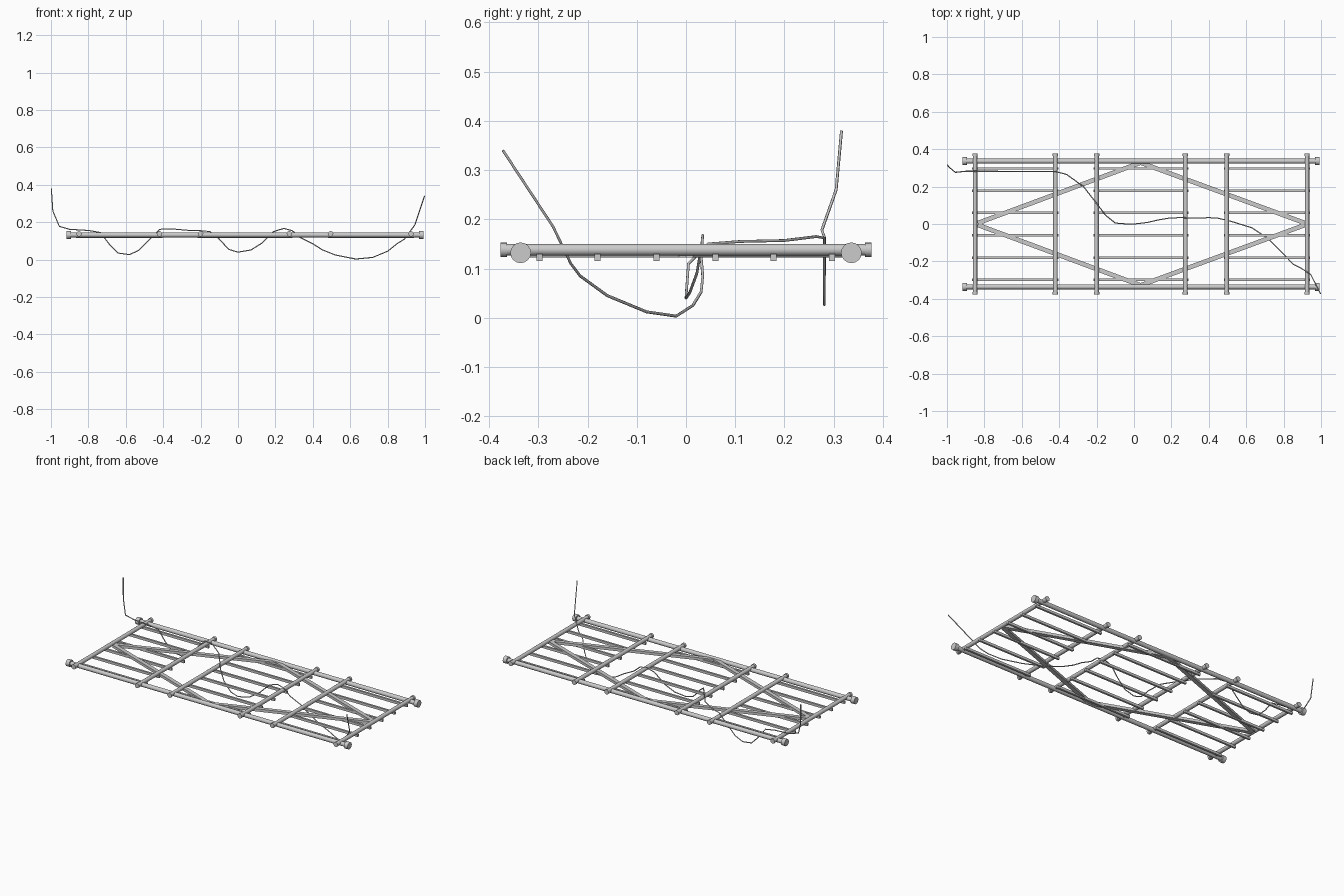
import bpy, bmesh, math
from mathutils import Vector, Matrix

if "Cube" in bpy.data.objects:
    bpy.data.objects.remove(bpy.data.objects["Cube"])


def finish(bm, name, smooth=True):
    bmesh.ops.recalc_face_normals(bm, faces=bm.faces)
    mesh = bpy.data.meshes.new(name)
    bm.to_mesh(mesh)
    bm.free()
    if smooth:
        mesh.shade_smooth()
        mesh.set_sharp_from_angle(angle=math.radians(40))
    ob = bpy.data.objects.new(name, mesh)
    bpy.context.collection.objects.link(ob)
    return ob


def add_rod(bm, a, b, r, sides=16):
    a, b = Vector(a), Vector(b)
    d = b - a
    m = Matrix.Translation((a + b) / 2) @ d.to_track_quat('Z', 'Y').to_matrix().to_4x4()
    bmesh.ops.create_cone(bm, cap_ends=True, segments=sides, radius1=r, radius2=r,
                          depth=d.length, matrix=m)


def add_beam(bm, a, b, width, height):
    a, b = Vector(a), Vector(b)
    d = b - a
    m = (Matrix.Translation((a + b) / 2)
         @ Matrix.Rotation(math.atan2(d.y, d.x), 4, 'Z')
         @ Matrix.Diagonal((d.length, width, height, 1)))
    bmesh.ops.create_cube(bm, size=1, matrix=m)


# Long side rails with a thicker collar at each end
for side, y in (("front", -0.336), ("back", 0.336)):
    bm = bmesh.new()
    z = 0.132
    add_rod(bm, (-0.91, y, z), (0.985, y, z), 0.013)
    add_rod(bm, (-0.917, y, z), (-0.893, y, z), 0.021)
    add_rod(bm, (0.967, y, z), (0.991, y, z), 0.021)
    finish(bm, side + "_rail")

# Cross bars with small end collars
for i, x in enumerate((-0.85, -0.42, -0.20, 0.275, 0.495, 0.925)):
    bm = bmesh.new()
    z = 0.138
    add_rod(bm, (x, -0.374, z), (x, 0.374, z), 0.012)
    for s in (-1, 1):
        add_rod(bm, (x, s * 0.364, z), (x, s * 0.377, z), 0.0145)
    finish(bm, f"cross_bar_{i + 1}")

# Three bays of square slats under the cross bars
for bay, (x0, x1) in (("left", (-0.866, -0.404)), ("middle", (-0.216, 0.292)),
                      ("right", (0.48, 0.94))):
    bm = bmesh.new()
    for y in (-0.298, -0.18, -0.06, 0.06, 0.178, 0.297):
        add_beam(bm, (x0, y, 0.1225), (x1, y, 0.1225), 0.012, 0.015)
    finish(bm, bay + "_slats", smooth=False)

# Diamond of diagonal braces
bm = bmesh.new()
for s in (-1, 1):
    add_beam(bm, (-0.835, s * 0.005, 0.130), (0.035, s * 0.328, 0.130), 0.024, 0.016)
    add_beam(bm, (0.035, s * 0.328, 0.130), (0.92, s * 0.003, 0.130), 0.024, 0.016)
finish(bm, "diagonal_braces", smooth=False)

# Loose rope draped over and under the frame
rope_points = [
    (-0.998, .316, .38), (-.99, .305, .26), (-.955, .276, .178), (-.90, .282, .162),
    (-.80, .282, .156), (-.735, .282, .145), (-.69, .281, .085), (-.64, .281, .035),
    (-.58, .281, .027), (-.53, .281, .05), (-.47, .281, .11), (-.42, .281, .162),
    (-.36, .265, .165), (-.27, .20, .157), (-.20, .11, .155), (-.15, .045, .15),
    (-.10, .005, .11), (-.05, .001, .055), (0, 0, .04), (.07, .008, .052),
    (.13, .022, .09), (.19, .032, .15), (.245, .034, .167), (.29, .033, .155),
    (.33, .031, .12), (.40, .034, .085), (.45, .031, .053), (.52, .014, .025),
    (.63, -.02, .0033), (.72, -.08, .012), (.80, -.16, .045), (.85, -.215, .085),
    (.89, -.234, .11), (.945, -.27, .185), (.997, -.372, .34)]
curve = bpy.data.curves.new("rope_path", 'CURVE')
curve.dimensions = '3D'
curve.bevel_depth = 0.003
curve.bevel_resolution = 1
curve.use_fill_caps = True
spline = curve.splines.new('POLY')
spline.points.add(len(rope_points) - 1)
for p, co in zip(spline.points, rope_points):
    p.co = (*co, 1)
rope = bpy.data.objects.new("rope", curve)
bpy.context.collection.objects.link(rope)
